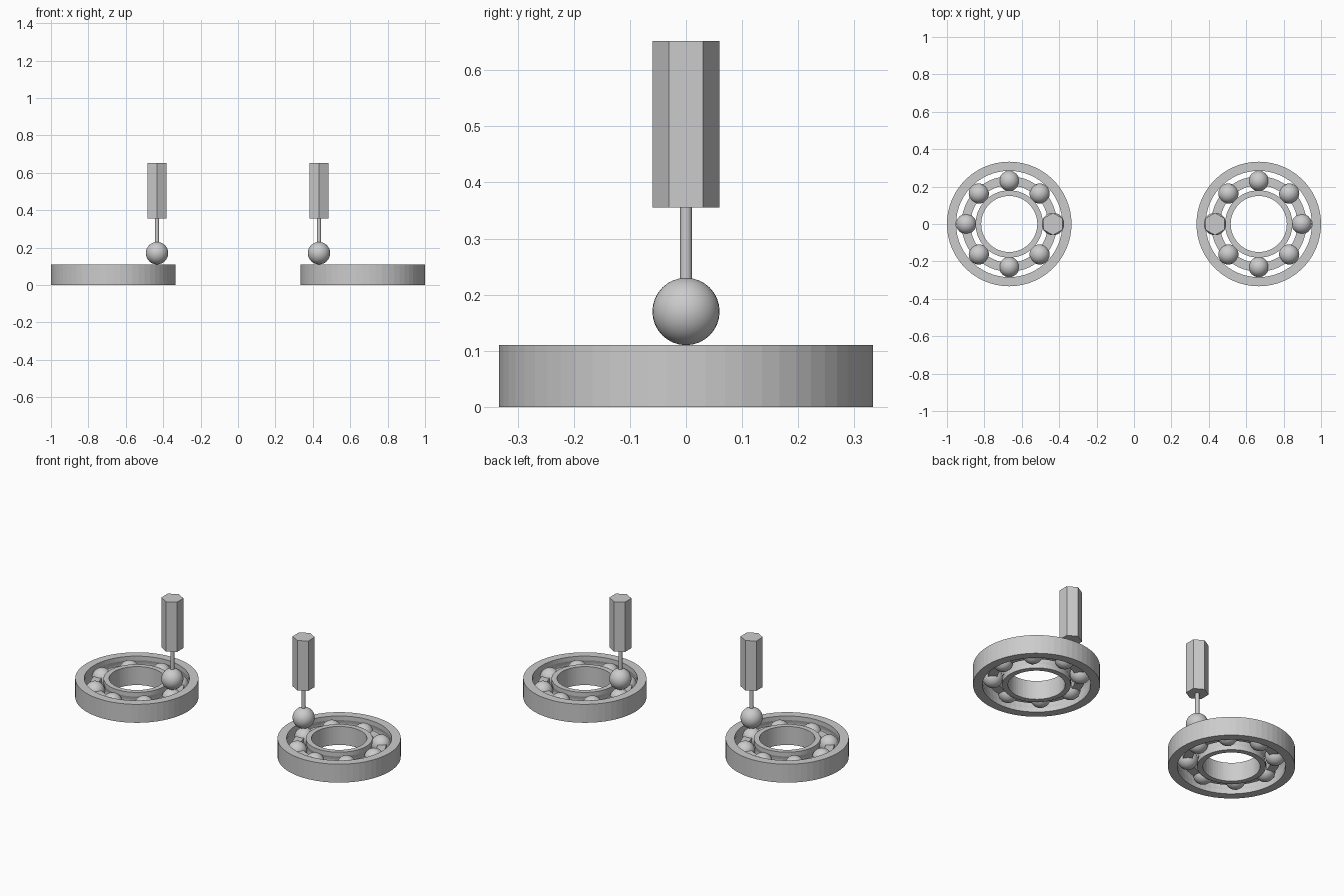
import bpy
from math import cos, sin, pi, radians

if "Cube" in bpy.data.objects:
    bpy.data.objects.remove(bpy.data.objects["Cube"])

CENTRE, ORBIT, MID = 0.667, 0.23, 0.055


def smooth(ob, angle=30):
    bpy.ops.object.select_all(action='DESELECT')
    ob.select_set(True)
    bpy.context.view_layer.objects.active = ob
    bpy.ops.object.shade_smooth_by_angle(angle=radians(angle))


def lathe(name, profile, x, segs=60):
    """Spin a closed (radius, height) profile about a vertical axis at x."""
    n = len(profile)
    verts = [(r * cos(2 * pi * i / segs), r * sin(2 * pi * i / segs), z)
             for i in range(segs) for r, z in profile]
    faces = [(i * n + j, (i + 1) % segs * n + j,
              (i + 1) % segs * n + (j + 1) % n, i * n + (j + 1) % n)
             for i in range(segs) for j in range(n)]
    mesh = bpy.data.meshes.new(name)
    mesh.from_pydata(verts, [], faces)
    ob = bpy.data.objects.new(name, mesh)
    ob.location.x = x
    bpy.context.collection.objects.link(ob)
    return ob


def ball(name, r, loc):
    bpy.ops.mesh.primitive_uv_sphere_add(segments=32, ring_count=16, radius=r, location=loc)
    bpy.context.object.name = name
    smooth(bpy.context.object)


def rod(name, sides, r, z0, z1, x):
    bpy.ops.mesh.primitive_cylinder_add(vertices=sides, radius=r, depth=z1 - z0,
                                        location=(x, 0, (z0 + z1) / 2))
    bpy.context.object.name = name
    return bpy.context.object


def groove(r_edge, depth, steps=6):
    """Shallow curved ball track, listed from bottom to top."""
    return [(r_edge + depth * sin(pi * i / steps), MID + 0.03 * (2 * i / steps - 1))
            for i in range(steps + 1)]


for side, sx in (("left", -1), ("right", 1)):
    x = sx * CENTRE
    # Bearing rings, each with a ball track
    lathe(side + "_outer_ring",
          [(0.333, 0), (0.333, 0.11), (0.284, 0.11)] + groove(0.284, 0.006)[::-1] + [(0.284, 0)], x)
    lathe(side + "_inner_ring",
          [(0.15, 0), (0.18, 0)] + groove(0.18, -0.006) + [(0.18, 0.11), (0.15, 0.11)], x)
    # Cage joining the balls
    lathe(side + "_cage", [(0.207, 0.037), (0.255, 0.037), (0.255, 0.073), (0.207, 0.073)], x)
    for i in range(8):
        a = i * pi / 4
        ball(f"{side}_bearing_ball_{i}", 0.054, (x + ORBIT * cos(a), ORBIT * sin(a), MID))
    # Ball-ended tool standing on the innermost bearing ball
    tx = sx * 0.433
    ball(side + "_tool_tip", 0.06, (tx, 0, 0.17))
    smooth(rod(side + "_tool_shaft", 16, 0.011, 0.22, 0.36, tx))
    rod(side + "_tool_handle", 6, 0.06, 0.355, 0.652, tx)
